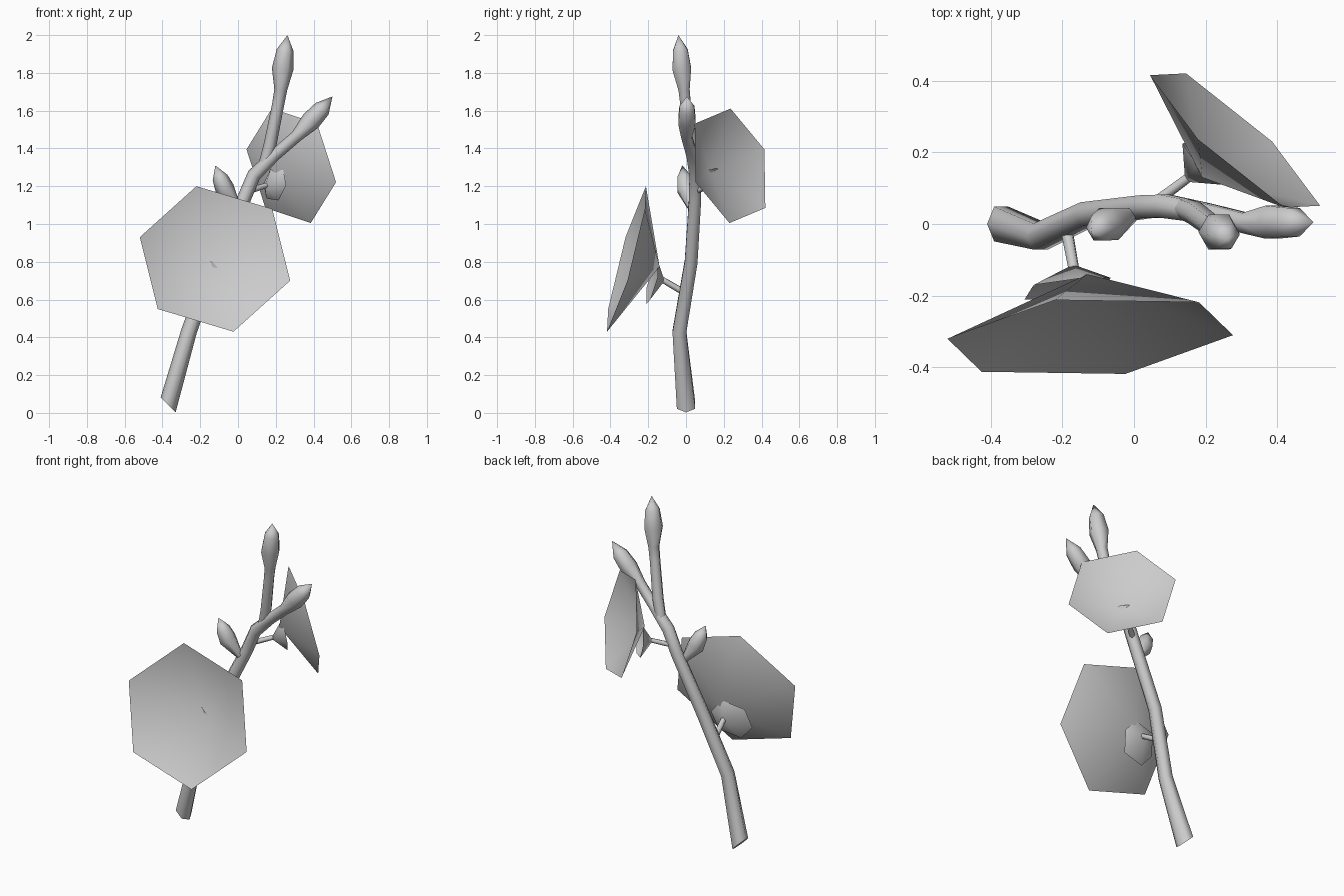
import bpy, bmesh, math
from mathutils import Vector

if "Cube" in bpy.data.objects:
    bpy.data.objects.remove(bpy.data.objects["Cube"])

grey = bpy.data.materials.new("plain_grey")
grey.diffuse_color = (0.6, 0.6, 0.6, 1)
grey.use_nodes = True
grey.node_tree.nodes["Principled BSDF"].inputs["Base Color"].default_value = grey.diffuse_color


def finish(name, bm):
    bmesh.ops.recalc_face_normals(bm, faces=bm.faces[:])
    mesh = bpy.data.meshes.new(name)
    bm.to_mesh(mesh)
    bm.free()
    mesh.materials.append(grey)
    ob = bpy.data.objects.new(name, mesh)
    bpy.context.collection.objects.link(ob)
    return ob


def tube(name, path, start_dir=None, sides=6):
    """Six-sided smooth tube; path rows are x, y, z, radius (0 = pointed tip)."""
    bm = bmesh.new()
    pts = [Vector(p[:3]) for p in path]
    prev = None
    for i, p in enumerate(pts):
        a, b = pts[max(i - 1, 0)], pts[min(i + 1, len(pts) - 1)]
        t = (b - a).normalized()
        if i == 0 and start_dir:
            t = Vector(start_dir).normalized()
        u = Vector((0, 1, 0)).cross(t).normalized()
        v = t.cross(u)
        r = path[i][3]
        if r == 0:
            ring = [bm.verts.new(p)]
        else:
            ring = [bm.verts.new(p + r * (math.cos(k * math.tau / sides) * u
                                          + math.sin(k * math.tau / sides) * v))
                    for k in range(sides)]
        if prev is None:
            bm.faces.new(ring)
        else:
            for k in range(sides):
                n = (k + 1) % sides
                if r == 0:
                    f = bm.faces.new((prev[k], prev[n], ring[0]))
                else:
                    f = bm.faces.new((prev[k], prev[n], ring[n], ring[k]))
                f.smooth = True
        prev = ring
    if len(prev) > 1:
        bm.faces.new(prev)
    return finish(name, bm)


def dish(name, centre, half_rim, apex):
    """Open hexagonal funnel; the second half of the rim mirrors the first through the centre."""
    bm = bmesh.new()
    c = Vector(centre)
    rim = [Vector(p) for p in half_rim]
    rim += [2 * c - p for p in rim]
    vs = [bm.verts.new(p) for p in rim]
    tip = bm.verts.new(apex)
    for k in range(6):
        bm.faces.new((vs[k], vs[(k + 1) % 6], tip)).smooth = True
    return finish(name, bm)


# main stem running into the right-hand branch and its bud
tube("main_stem", [
    (-0.37, 0, 0.042, 0.056), (-0.26, -0.035, 0.43, 0.042),
    (-0.13, 0.027, 0.80, 0.039), (0.03, 0.048, 1.13, 0.037),
    (0.085, 0.05, 1.26, 0.037), (0.20, 0.03, 1.37, 0.032),
    (0.31, 0.003, 1.465, 0.032), (0.385, 0.005, 1.545, 0.053),
    (0.445, 0.005, 1.61, 0.046), (0.50, 0.005, 1.675, 0)],
    start_dir=(0.7, 0, 0.7))

# upper branch with the top bud
tube("upper_branch", [
    (0.135, 0.045, 1.30, 0.03), (0.17, 0.03, 1.42, 0.034),
    (0.212, -0.002, 1.63, 0.032), (0.226, -0.01, 1.71, 0.034),
    (0.236, -0.022, 1.82, 0.057), (0.25, -0.03, 1.92, 0.045),
    (0.262, -0.04, 2.0, 0)])

# small bud low on the stem
tube("side_bud", [
    (-0.005, 0.025, 1.09, 0.02), (-0.07, 0.0, 1.185, 0.052),
    (-0.095, -0.01, 1.245, 0.042), (-0.12, -0.02, 1.31, 0)])

# large front flower: stalk, calyx, petals
tube("front_flower_stalk", [(-0.19, -0.005, 0.635, 0.018), (-0.168, -0.125, 0.705, 0.016)])
dish("front_flower_calyx", (-0.185, -0.18, 0.69),
     [(-0.23, -0.21, 0.575), (-0.09, -0.19, 0.60), (-0.065, -0.15, 0.72)],
     (-0.17, -0.113, 0.70))
dish("front_flower_petals", (-0.122, -0.315, 0.815),
     [(-0.22, -0.212, 1.20), (-0.52, -0.32, 0.93), (-0.425, -0.412, 0.55)],
     (-0.13, -0.14, 0.773))

# smaller rear flower: stalk, calyx, petals
tube("rear_flower_stalk", [(0.045, 0.05, 1.17, 0.016), (0.15, 0.128, 1.205, 0.014)])
dish("rear_flower_calyx", (0.195, 0.17, 1.21),
     [(0.215, 0.174, 1.125), (0.255, 0.116, 1.205), (0.24, 0.11, 1.285)],
     (0.143, 0.118, 1.20))
dish("rear_flower_petals", (0.282, 0.233, 1.308),
     [(0.045, 0.415, 1.395), (0.145, 0.42, 1.085), (0.385, 0.23, 1.005)],
     (0.19, 0.13, 1.28))
